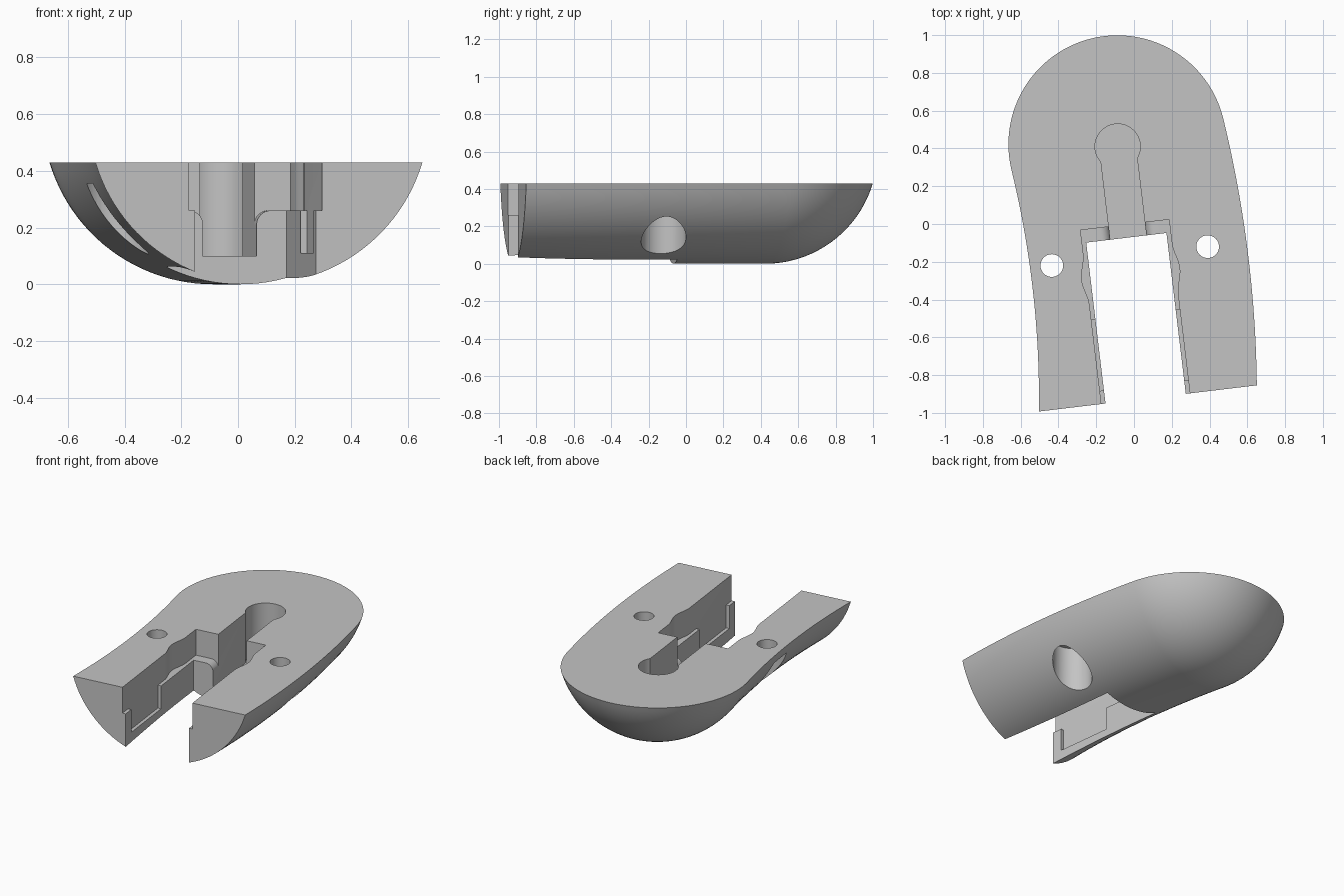
import bpy, bmesh, math
from mathutils import Matrix

cube = bpy.data.objects.get("Cube")
if cube:
    bpy.data.objects.remove(cube, do_unlink=True)

TOP, RADIUS = 0.43, 0.602            # flat top height, round underside radius
CX, CY = -0.088, 0.422               # centre of the rounded end
TILT = math.radians(6.85)            # direction of the slot
BEND, LENGTH = 2 * TILT, 1.36        # bend and length of the curved body
FRONT = -1.355                       # front end, measured along the slot
MID = -0.012                         # slot centre line
PLACE = Matrix.Translation((CX, CY, 0)) @ Matrix.Rotation(TILT, 4, "Z")

grey = bpy.data.materials.new("light grey")
grey.use_nodes = True
grey.diffuse_color = (0.55, 0.55, 0.55, 1)
grey.node_tree.nodes["Principled BSDF"].inputs["Base Color"].default_value = (0.55, 0.55, 0.55, 1)


def finish(name, bm):
    bmesh.ops.recalc_face_normals(bm, faces=bm.faces)
    mesh = bpy.data.meshes.new(name)
    bm.to_mesh(mesh)
    bm.free()
    mesh.materials.append(grey)
    obj = bpy.data.objects.new(name, mesh)
    bpy.context.collection.objects.link(obj)
    return obj


def build_body():
    """Round-bottomed bar swept along a gentle bend, ending in a spherical cap."""
    side = []
    steps = 24
    for i in range(steps + 1):
        t = BEND * (1 - i / steps)
        r = LENGTH / BEND
        x = CX + r * (math.cos(t) - math.cos(BEND))
        y = CY - r * (math.sin(BEND) - math.sin(t))
        side.append((x, y, t))
    x, y, t = side[-1]
    side.append((x, y - 0.2, t))

    frames = [(x, y, t + math.pi) for x, y, t in reversed(side)]
    fan = 64
    frames += [(CX, CY, BEND + math.pi * (1 - k / fan)) for k in range(1, fan)]
    frames += side

    bm = bmesh.new()
    sweep = math.acos((RADIUS - TOP) / RADIUS)
    rows = 24
    cols = []
    for x, y, ang in frames:
        col = []
        for j in range(rows + 1):
            p = sweep * j / rows
            d = RADIUS * math.sin(p)
            z = RADIUS * (1 - math.cos(p))
            col.append(bm.verts.new((x + d * math.cos(ang), y + d * math.sin(ang), z)))
        cols.append(col)
    for a, b in zip(cols, cols[1:]):
        for j in range(rows):
            bm.faces.new((a[j], b[j], b[j + 1], a[j + 1]))
    bm.faces.new([c[-1] for c in cols])
    bm.faces.new(cols[0][::-1] + cols[-1])
    bmesh.ops.remove_doubles(bm, verts=bm.verts, dist=1e-5)
    return finish("body", bm)


def prism(name, points, vector, matrix=PLACE):
    """Extrude a closed outline of 3D points along a vector."""
    bm = bmesh.new()
    face = bm.faces.new([bm.verts.new(p) for p in points])
    out = bmesh.ops.extrude_face_region(bm, geom=[face])
    verts = [g for g in out["geom"] if isinstance(g, bmesh.types.BMVert)]
    bmesh.ops.translate(bm, vec=vector, verts=verts)
    if not face.is_valid or all(len(e.link_faces) == 2 for e in bm.edges):
        pass
    else:
        bm.faces.new([v for v in face.verts])
    bm.transform(matrix)
    return finish(name, bm)


def box(name, x0, x1, y0, y1, z0, z1):
    return prism(name, [(x0, y0, z0), (x1, y0, z0), (x1, y1, z0), (x0, y1, z0)], (0, 0, z1 - z0))


def cylinder(name, x, y, r, z0, z1, matrix=PLACE, n=48):
    ring = [(x + r * math.cos(2 * math.pi * k / n), y + r * math.sin(2 * math.pi * k / n), z0)
            for k in range(n)]
    return prism(name, ring, (0, 0, z1 - z0), matrix)


def cut(target, cutter):
    cutter.hide_render = True
    mod = target.modifiers.new("cut", "BOOLEAN")
    mod.operation, mod.solver, mod.object = "DIFFERENCE", "EXACT", cutter
    bpy.context.view_layer.objects.active = target
    bpy.ops.object.modifier_apply(modifier=mod.name)
    bpy.data.objects.remove(cutter, do_unlink=True)


body = build_body()

# Square front end and open slot between the two legs
cut(body, box("front_trim", -2, 2, -3, FRONT, -1, 1))
cut(body, box("slot", MID - 0.214, MID + 0.214, -2, -0.497, -1, 1))

# Wider upper pocket, with a shallow bulge in each wall
wall = [(0.236, -2)]
for i in range(17):
    y = -0.825 + 0.27 * i / 16
    wall.append((0.236 + 0.0125 * (1 - math.cos(2 * math.pi * i / 16)), y))
wall.append((0.236, -0.428))
outline = [(MID + x, y, 0.26) for x, y in wall] + [(MID - x, y, 0.26) for x, y in reversed(wall)]
cut(body, prism("upper_pocket", outline, (0, 0, 1)))

# Deeper recess in the inner wall of each leg
cut(body, box("leg_recess", MID - 0.236, MID + 0.236, -1.285, -0.908, 0.11, 0.3))

# Keyhole channel with rounded shoulders on the ledge
cut(body, box("channel", -0.097, 0.095, -0.7, -0.02, 0.1, 1))
cut(body, cylinder("keyhole", 0, -0.012, 0.12, 0.1, 1))
flare = [(0.145 - 0.05 * math.sin(a), 0.21 + 0.05 * math.cos(a))
         for a in [math.pi / 2 * k / 8 for k in range(9)]]
flare = [(0.145, 0.3)] + flare
shoulder = [(x, -0.6, z) for x, z in flare] + [(-x, -0.6, z) for x, z in reversed(flare)]
cut(body, prism("shoulders", shoulder, (0, 0.172, 0)))

# Screw holes, counterbored from below
for x, y in ((-0.435, -0.22), (0.39, -0.12)):
    cut(body, cylinder("screw_hole", x, y, 0.06, -1, 1, Matrix()))
    cut(body, cylinder("counterbore", x, y, 0.12, -1, 0.355, Matrix()))

bpy.ops.object.select_all(action="DESELECT")
body.select_set(True)
bpy.context.view_layer.objects.active = body
bpy.ops.object.shade_smooth_by_angle(angle=math.radians(30))
